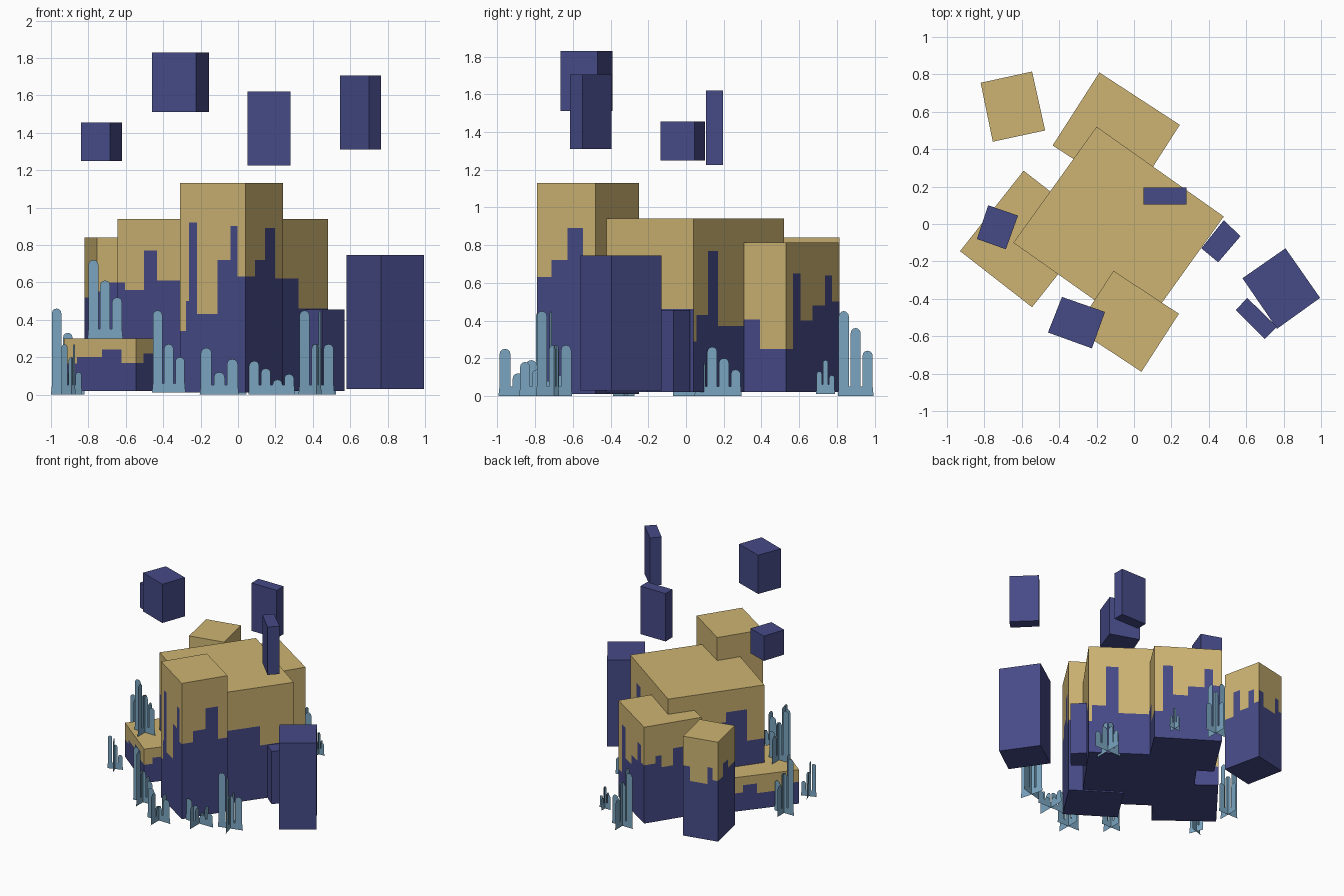
import bpy, bmesh, math
from mathutils import Vector

if "Cube" in bpy.data.objects:
    bpy.data.objects.remove(bpy.data.objects["Cube"])


def material(name, rgb):
    m = bpy.data.materials.new(name)
    m.diffuse_color = (*rgb, 1)
    m.use_nodes = True
    m.node_tree.nodes["Principled BSDF"].inputs["Base Color"].default_value = m.diffuse_color
    return m


TAN = material("sand tan", (0.61, 0.456, 0.171))
NAVY = material("deep navy", (0.061, 0.069, 0.242))
BLUE = material("pale blue", (0.195, 0.376, 0.527))


def finish(bm, name, mats):
    me = bpy.data.meshes.new(name)
    bm.to_mesh(me)
    bm.free()
    for m in mats:
        me.materials.append(m)
    ob = bpy.data.objects.new(name, me)
    bpy.context.collection.objects.link(ob)
    return ob


def face(bm, pts, mat=0):
    f = bm.faces.new([bm.verts.new(p) for p in pts])
    f.material_index = mat


def block(name, corners, z0, z1, walls=None):
    """Upright block, corners counter-clockwise. Each wall is a list of
    (end fraction, height) steps: navy below the line, tan above."""
    bm = bmesh.new()
    c = [Vector(p) for p in corners]
    n = len(c)
    face(bm, [(p.x, p.y, z1) for p in c], 1 if walls else 0)
    face(bm, [(p.x, p.y, z0) for p in reversed(c)], 0)
    for i in range(n):
        a, b = c[i], c[(i + 1) % n]

        def at(u, z):
            p = a.lerp(b, u)
            return (p.x, p.y, z)
        if not walls:
            face(bm, [at(0, z0), at(1, z0), at(1, z1), at(0, z1)])
            continue
        line, u = [], 0
        for end, z in walls[i]:
            line += [at(u, z), at(end, z)]
            u = end
        face(bm, [at(0, z0), at(1, z0)] + line[::-1], 0)
        face(bm, line + [at(1, z1), at(0, z1)], 1)
    bmesh.ops.remove_doubles(bm, verts=bm.verts, dist=1e-5)
    return finish(bm, name, [NAVY, TAN])


# Sand-topped rocks with a dripping colour line
block("main_rock", [(-.645, -.10), (.035, -.58), (.48, .04), (-.20, .52)], .02, .94, [
    [(.06, .60), (.21, .56), (.31, .77), (.5, .61), (1, .45)],
    [(.65, .62), (1, .46)],
    [(.03, .29), (.16, .43), (.27, .77), (.55, .37), (1, .40)],
    [(.4, .45), (.6, .68), (.82, .76), (1, .50)]])
block("tall_front_rock", [(-.31, -.56), (.04, -.79), (.24, -.48), (-.11, -.25)], .01, 1.13, [
    [(.09, .34), (.14, .50), (.26, .92), (.57, .43), (.77, .72), (.88, .90), (1, .63)],
    [(.25, .63), (.52, .72), (.79, .89), (1, .62)],
    [(1, .62)],
    [(.5, .40), (1, .34)]])
block("back_rock", [(-.005, .14), (.245, .53), (-.185, .81), (-.435, .42)], .02, .815, [
    [(.65, .405), (1, .25)],
    [(.13, .25), (.28, .65), (.5, .40), (.74, .48), (.87, .64), (1, .50)],
    [(.2, .50), (.3, .56), (.5, .46), (1, .60)],
    [(1, .50)]])
block("far_left_rock", [(-.755, .44), (-.475, .50), (-.545, .815), (-.82, .755)], .02, .84, [
    [(.07, .55), (1, .60)],
    [(.25, .45), (.45, .66), (.7, .48), (.85, .62), (1, .50)],
    [(.2, .60), (.7, .48), (.85, .62), (1, .52)],
    [(.3, .52), (.6, .62), (1, .55)]])
block("low_left_rock", [(-.93, -.145), (-.545, -.445), (-.205, -.015), (-.59, .285)], .02, .30, [
    [(.18, .165), (.53, .20), (.8, .24), (1, .17)],
    [(.12, .17), (1, .22)],
    [(1, .18)],
    [(.2, .17), (.4, .23), (.75, .15), (1, .20)]])

# Plain navy rocks
block("right_rock", [(.765, -.56), (.995, -.395), (.81, -.13), (.58, -.29)], .03, .745)
block("small_right_rock", [(.45, -.205), (.57, -.065), (.48, .02), (.36, -.13)], .02, .455)

# Floating navy rocks
block("floating_rock_left", [(-.685, -.135), (-.62, .045), (-.78, .10), (-.84, -.08)], 1.25, 1.455)
block("floating_rock_front", [(-.225, -.665), (-.155, -.47), (-.385, -.39), (-.46, -.58)], 1.51, 1.83)
block("floating_rock_back", [(.05, .105), (.28, .105), (.28, .195), (.05, .195)], 1.225, 1.62)
block("floating_rock_right", [(.70, -.615), (.765, -.55), (.605, -.395), (.545, -.46)], 1.31, 1.705)


def plant(name, x, y, z, heights, width=.18, turn=0):
    """Two crossed flat cards with round-topped stalks."""
    bm = bmesh.new()
    n = len(heights)
    pitch = width / n
    r = pitch * .42
    outline = [(-width / 2, 0), (width / 2, 0)]
    for i in reversed(range(n)):
        c = (i + .5) * pitch - width / 2
        h = heights[i]
        outline.append((c + r, .05))
        outline += [(c + r * math.cos(k * math.pi / 6), h - r + r * math.sin(k * math.pi / 6))
                    for k in range(7)]
        outline.append((c - r, .05))
    for ang in (turn, turn + 90):
        ca, sa = math.cos(math.radians(ang)), math.sin(math.radians(ang))
        face(bm, [(x + u * ca, y + u * sa, z + v) for u, v in outline])
    finish(bm, name, [BLUE])


# Stalky plants around the base
plant("plant_left", -.91, .02, 0, (.46, .33, .25), .18, 0)
plant("plant_on_low_rock", -.71, -.20, .30, (.42, .31, .22), .19, 0)
plant("plant_front_left", -.37, -.71, .01, (.44, .26, .19), .18, 0)
plant("plant_front", -.10, -.89, 0, (.25, .12, .19), .21, 0)
plant("plant_front_small", .18, -.76, 0, (.18, .14, .08, .11), .25, 0)
plant("plant_front_right", .42, -.70, 0, (.45, .27, .27), .2, 15)
plant("plant_right", .40, .17, 0, (.19, .26, .20, .14), .25, 0)
plant("plant_back_right", .22, .74, .01, (.12, .18, .10), .1, 0)
plant("plant_back", -.05, .90, 0, (.45, .36, .24), .19, 0)
plant("plant_left_small", -.89, -.33, 0, (.27, .2, .12), .12, 20)
